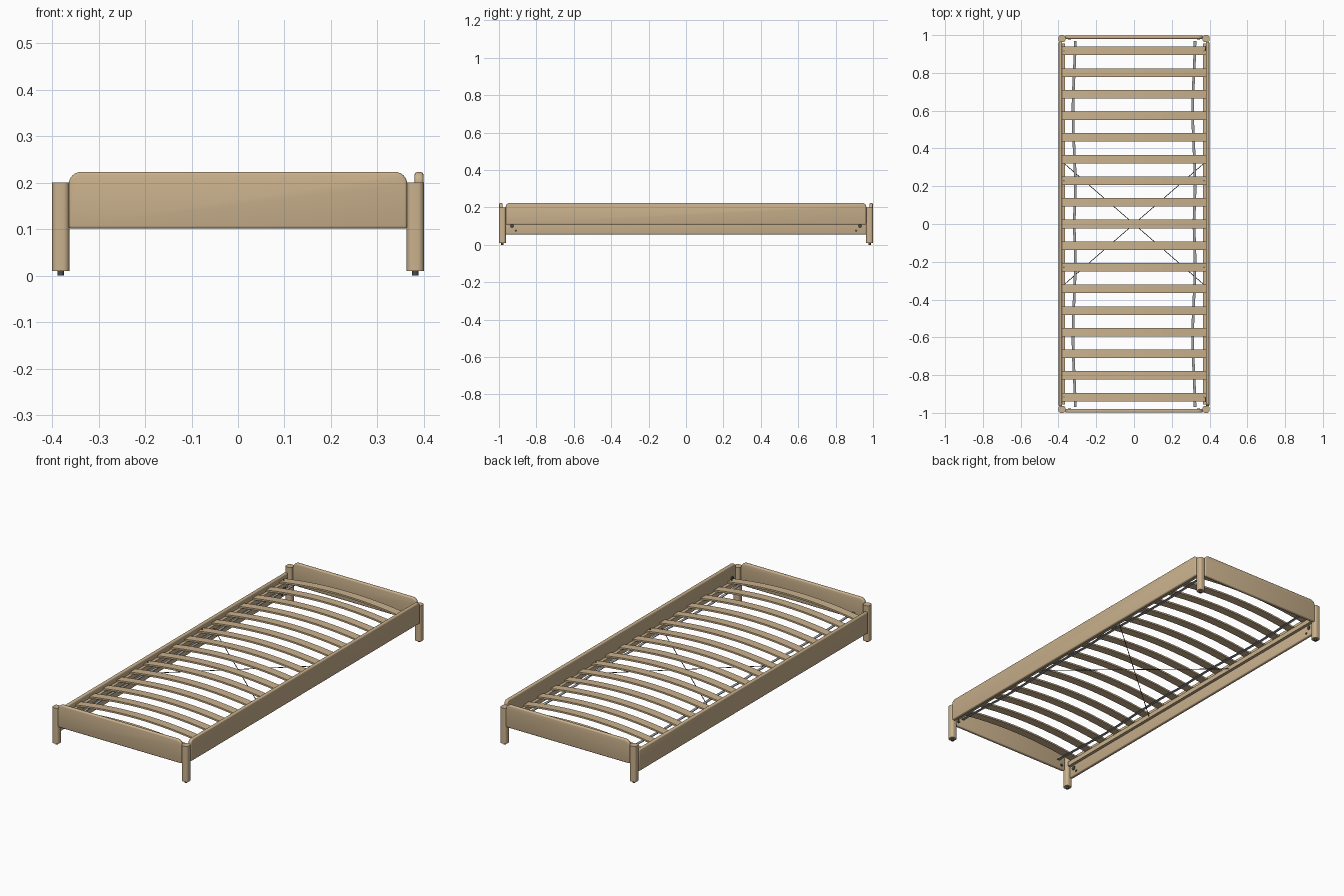
import bpy, bmesh, math
from mathutils import Matrix, Vector

cube = bpy.data.objects.get("Cube")
if cube:
    bpy.data.objects.remove(cube, do_unlink=True)


def material(name, rgb):
    m = bpy.data.materials.new(name)
    m.use_nodes = True
    m.diffuse_color = (*rgb, 1)
    m.node_tree.nodes["Principled BSDF"].inputs["Base Color"].default_value = (*rgb, 1)
    return m


wood = material("pale wood", (0.59, 0.44, 0.265))
grey = material("grey tape", (0.36, 0.37, 0.39))
dark = material("dark metal", (0.07, 0.07, 0.07))


def finish(name, bm, mat):
    bmesh.ops.recalc_face_normals(bm, faces=bm.faces)
    me = bpy.data.meshes.new(name)
    bm.to_mesh(me)
    bm.free()
    me.materials.append(mat)
    ob = bpy.data.objects.new(name, me)
    bpy.context.collection.objects.link(ob)
    bpy.ops.object.select_all(action='DESELECT')
    ob.select_set(True)
    bpy.context.view_layer.objects.active = ob
    bpy.ops.object.shade_smooth_by_angle(angle=math.radians(35))
    return ob


def rounded_rect(u0, u1, v0, v1, low, high, steps=6):
    """Outline with separate radii for the lower and upper corners."""
    pts = []
    corners = [(u1, v0, -90, low), (u1, v1, 0, high), (u0, v1, 90, high), (u0, v0, 180, low)]
    for u, v, start, r in corners:
        if r == 0:
            pts.append((u, v))
            continue
        cu = u - math.copysign(r, u - (u0 + u1) / 2)
        cv = v - math.copysign(r, v - (v0 + v1) / 2)
        for i in range(steps + 1):
            a = math.radians(start + 90 * i / steps)
            pts.append((cu + r * math.cos(a), cv + r * math.sin(a)))
    return pts


def prism(name, outline, to_3d, direction, mat, bevel=0):
    """Extrude an outline and soften its hard rims."""
    bm = bmesh.new()
    face = bm.faces.new([bm.verts.new(to_3d(u, v)) for u, v in outline])
    out = bmesh.ops.extrude_face_region(bm, geom=[face])
    moved = [g for g in out["geom"] if isinstance(g, bmesh.types.BMVert)]
    bmesh.ops.translate(bm, verts=moved, vec=direction)
    bmesh.ops.recalc_face_normals(bm, faces=bm.faces)
    if bevel:
        rim = [e for e in bm.edges if e.calc_face_angle(0) > math.radians(40)]
        bmesh.ops.bevel(bm, geom=rim, offset=bevel, segments=3, profile=0.5, affect='EDGES')
    return finish(name, bm, mat)


def ribbon(name, path, side, thickness, mat):
    """Flat strip that follows a path."""
    bm = bmesh.new()
    side, up = Vector(side), Vector((0, 0, thickness))
    rings = []
    for p in map(Vector, path):
        rings.append([bm.verts.new(q) for q in (p - side, p + side, p + side + up, p - side + up)])
    for a, b in zip(rings, rings[1:]):
        for i in range(4):
            j = (i + 1) % 4
            bm.faces.new((a[i], a[j], b[j], b[i]))
    bm.faces.new(rings[0])
    bm.faces.new(rings[-1])
    return finish(name, bm, mat)


def rod(name, a, b, radius, mat, sides=12):
    a, b = Vector(a), Vector(b)
    bm = bmesh.new()
    bmesh.ops.create_cone(bm, cap_ends=True, segments=sides, radius1=radius, radius2=radius,
                          depth=(b - a).length)
    turn = (b - a).to_track_quat('Z', 'Y').to_matrix().to_4x4()
    bm.transform(Matrix.Translation((a + b) / 2) @ turn)
    return finish(name, bm, mat)


# Legs and feet
for sx, xn in ((1, "left"), (-1, "right")):
    for sy, yn in ((-1, "front"), (1, "back")):
        x, y, h = 0.3815 * sx, 0.9815 * sy, 0.0185
        prism(f"{yn}_{xn}_leg", rounded_rect(x - h, x + h, y - h, y + h, 0.013, 0.013),
              lambda u, v: (u, v, 0.01), (0, 0, 0.19), wood)
        rod(f"{yn}_{xn}_foot", (x, y, 0), (x, y, 0.012), 0.007, dark)

# End panels with their bolts
for sy, yn in ((-1, "front"), (1, "back")):
    prism(f"{yn}_panel", rounded_rect(-0.364, 0.364, 0.101, 0.223, 0, 0.026),
          lambda u, v: (u, sy * 0.98, v), (0, sy * 0.019, 0), wood, 0.006)
    for sx in (-1, 1):
        rod(f"{yn}_panel_bolt", (sx * 0.342, sy * 0.976, 0.125), (sx * 0.342, sy * 0.982, 0.125),
            0.008, dark)

# Side rails: the left one sits high, the right one sits low
for sx, xn, low, r in ((1, "left", 0.108, 0.02), (-1, "right", 0.055, 0)):
    prism(f"{xn}_side_rail", rounded_rect(-0.964, 0.964, low, low + 0.115, 0, r),
          lambda u, v: (sx * 0.38, u, v), (sx * 0.019, 0, 0), wood, 0.006)
    prism(f"{xn}_ledge", rounded_rect(-0.955, 0.955, 0.116, 0.14, 0, 0),
          lambda u, v: (sx * 0.364, u, v), (sx * 0.017, 0, 0), wood)
    for sy in (-1, 1):
        for y, dz, rad in ((0.93, 0.045, 0.011), (0.91, 0.02, 0.006)):
            rod(f"{xn}_rail_bolt", (sx * 0.376, sy * y, low + dz), (sx * 0.382, sy * y, low + dz),
                rad, dark)

# Arched slats
for n in range(17):
    y = (n - 8) * 0.1145
    path = []
    for i in range(21):
        t = i / 10 - 1
        path.append((0.38 * t, y, 0.14 + 0.03 * (1 - t * t)))
    ribbon(f"slat_{n + 1}", path, (0, 0.0225, 0), 0.009, wood)
    if n in (0, 6, 10, 16):
        for sx in (-1, 1):
            rod("slat_screw", (sx * 0.371, y, 0.142), (sx * 0.371, y, 0.1535), 0.004, dark, 8)

# Wavy tapes joining the slats
for sx, xn in ((1, "left"), (-1, "right")):
    path = []
    for i in range(49):
        y = -0.97 + 1.94 * i / 48
        path.append((sx * 0.317 - 0.006 * math.sin(abs(y) * 8 - 3.2), y, 0.139))
    ribbon(f"{xn}_tape", path, (0.007, 0, 0), 0.003, grey)

# Crossed bracing wires
for s in (-1, 1):
    rod("bracing_wire", (-0.375, s * 0.325, 0.125), (0.375, -s * 0.325, 0.125), 0.0018, dark, 8)
